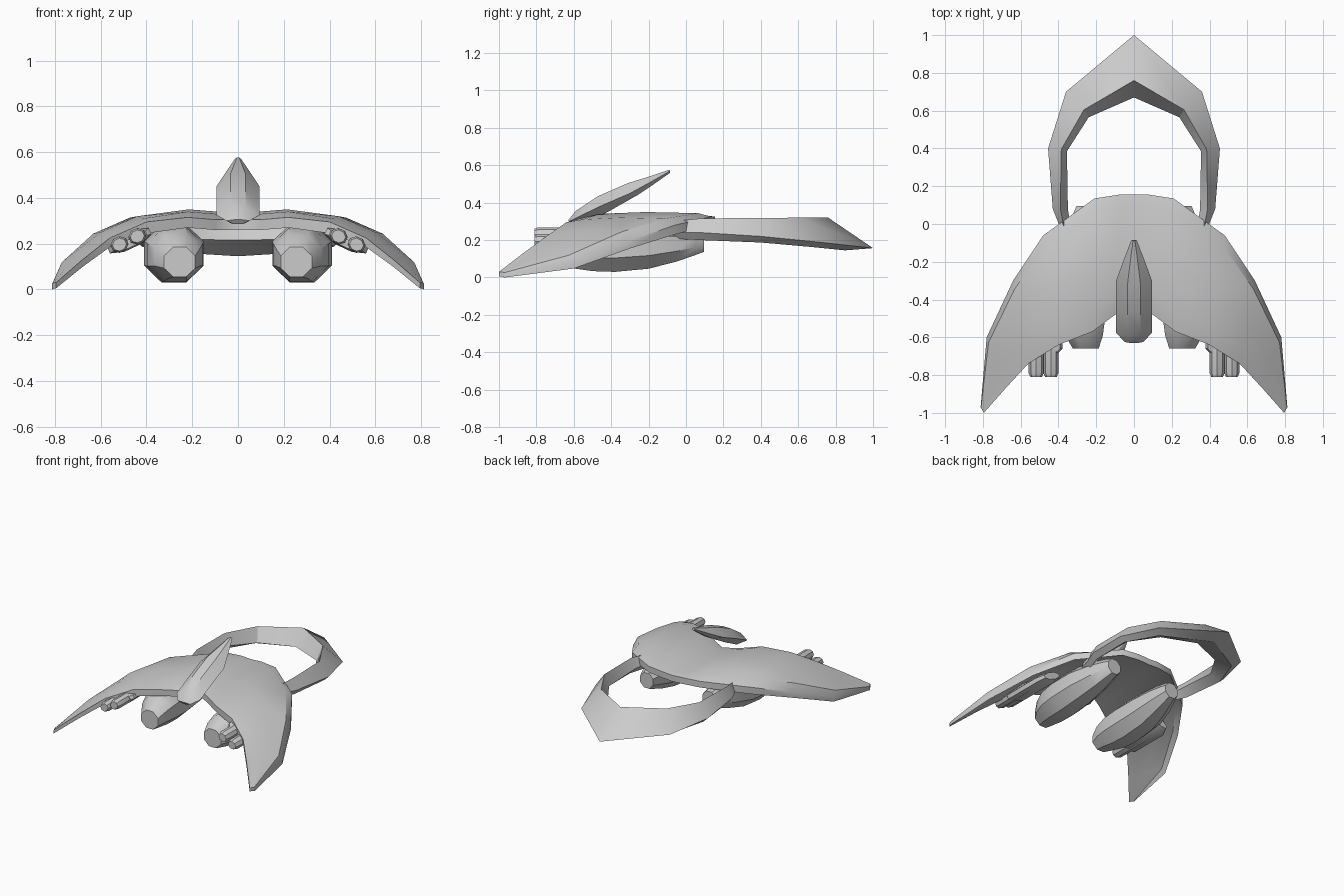
import bpy, bmesh, math
from mathutils import Vector

cube = bpy.data.objects.get("Cube")
if cube:
    bpy.data.objects.remove(cube, do_unlink=True)

grey = bpy.data.materials.new("hull grey")
grey.use_nodes = True
tone = (0.6, 0.6, 0.6, 1)
grey.diffuse_color = tone
grey.node_tree.nodes["Principled BSDF"].inputs["Base Color"].default_value = tone


def loft(name, sections, cap_start=True, cap_end=True, mirror=True, angle=35):
    """Skin a row of closed cross-sections that share one point count."""
    bm = bmesh.new()
    rings = [[bm.verts.new(p) for p in s] for s in sections]
    n = len(rings[0])
    for a, b in zip(rings, rings[1:]):
        for i in range(n):
            j = (i + 1) % n
            bm.faces.new((a[i], a[j], b[j], b[i]))
    if cap_start:
        bm.faces.new(rings[0])
    if cap_end:
        bm.faces.new(rings[-1])
    bmesh.ops.recalc_face_normals(bm, faces=bm.faces)
    mesh = bpy.data.meshes.new(name)
    bm.to_mesh(mesh)
    bm.free()
    mesh.materials.append(grey)
    obj = bpy.data.objects.new(name, mesh)
    bpy.context.collection.objects.link(obj)
    if mirror:
        mod = obj.modifiers.new("mirror", 'MIRROR')
        mod.merge_threshold = 0.001
    bpy.ops.object.select_all(action='DESELECT')
    obj.select_set(True)
    bpy.context.view_layer.objects.active = obj
    bpy.ops.object.shade_smooth_by_angle(angle=math.radians(angle))
    return obj


def oval(y, cx, cz, rx, rz, tilt=0, sides=8):
    """Polygonal section across the y axis with a flat top and bottom."""
    pts = []
    k = 1 / math.cos(math.pi / sides)
    for i in range(sides):
        a = 2 * math.pi * (i + 0.5) / sides
        u, v = rx * k * math.cos(a), rz * k * math.sin(a)
        pts.append(Vector((cx + u * math.cos(tilt) - v * math.sin(tilt), y,
                           cz + u * math.sin(tilt) + v * math.cos(tilt))))
    return pts


# Wing: stations of (front x, y, z), (back x, y, z), crown z, thickness
stations = [
    ((0, -.42, .305), (0, .155, .32), .335, .045),
    ((.10, -.48, .305), (.08, .155, .325), .34, .045),
    ((.22, -.57, .315), (.21, .135, .325), .35, .045),
    ((.40, -.64, .295), (.48, -.06, .28), .32, .05),
    ((.56, -.74, .225), (.64, -.30, .195), .25, .04),
    ((.68, -.87, .13), (.78, -.60, .08), .125, .032),
    ((.795, -1.0, .03), (.812, -.97, .025), .03, .025),
]
wing = []
for front, back, crown, thick in stations:
    f, b = Vector(front), Vector(back)
    top = [f]
    for t, drop in ((.15, .01), (.5, 0), (.9, .006)):
        p = f.lerp(b, t)
        p.z = max(p.z, crown - drop)
        top.append(p)
    top.append(b)
    under = [p - Vector((0, 0, thick)) for p in reversed(top)]
    wing.append(top + under)
loft("wing", wing, cap_start=False)

# Rear ring: each section is outer edge, top inner edge, lower inner edge, keel
ring = [
    [(0, 1, .157), (0, .76, .32), (0, .67, .215), (0, .85, .145)],
    [(.36, .70, .19), (.265, .605, .32), (.24, .565, .22), (.32, .65, .165)],
    [(.455, .40, .22), (.385, .395, .318), (.355, .385, .235), (.42, .40, .187)],
    [(.43, .08, .24), (.39, .08, .316), (.35, .08, .25), (.40, .08, .2)],
    [(.39, -.02, .24), (.37, -.02, .305), (.335, -.02, .25), (.36, -.02, .205)],
    [(.36, -.12, .24), (.35, -.12, .28), (.32, -.12, .25), (.34, -.12, .215)],
]
loft("rear_ring", ring, cap_start=False, angle=30)

# Engine pods under the wing
pod = [(-.66, .255, .12, .068, .065), (-.59, .265, .142, .1, .095),
       (-.5, .275, .152, .122, .118), (-.38, .28, .157, .13, .127),
       (-.2, .28, .167, .122, .12), (-.05, .268, .18, .095, .095),
       (.05, .258, .19, .066, .07), (.095, .253, .192, .052, .055)]
loft("engine_pod", [oval(*s) for s in pod], angle=40)

# Gun mounts and twin barrels, tilted to follow the wing
TILT = math.radians(-25)
mount = [(-.68, .8), (-.66, 1), (-.36, 1), (-.3, .7)]
loft("gun_mount", [oval(y, .475, .213, .1 * s, .035 * s, TILT) for y, s in mount])
for name, x, z in (("inner_barrel", .44, .232), ("outer_barrel", .518, .196)):
    barrel = [(-.81, .78), (-.79, 1), (-.5, 1), (-.46, .8)]
    loft(name, [oval(y, x, z, .037 * s, .033 * s, TILT) for y, s in barrel])

# Dorsal fin: (half width, edge y, edge z, ridge y, ridge z, belly y, belly z)
fin_rows = [
    (.05, -.625, .30, -.63, .305, -.615, .285),
    (.095, -.575, .325, -.59, .355, -.54, .29),
    (.095, -.45, .385, -.47, .435, -.41, .355),
    (.095, -.30, .45, -.31, .505, -.26, .44),
    (.055, -.19, .51, -.195, .54, -.17, .50),
    (.014, -.085, .57, -.088, .576, -.085, .56),
]
fin = [[(w, ey, ez), (w * .35, ry, rz), (-w * .35, ry, rz), (-w, ey, ez),
        (-w * .35, by, bz), (w * .35, by, bz)]
       for w, ey, ez, ry, rz, by, bz in fin_rows]
loft("dorsal_fin", fin, mirror=False, angle=25)
